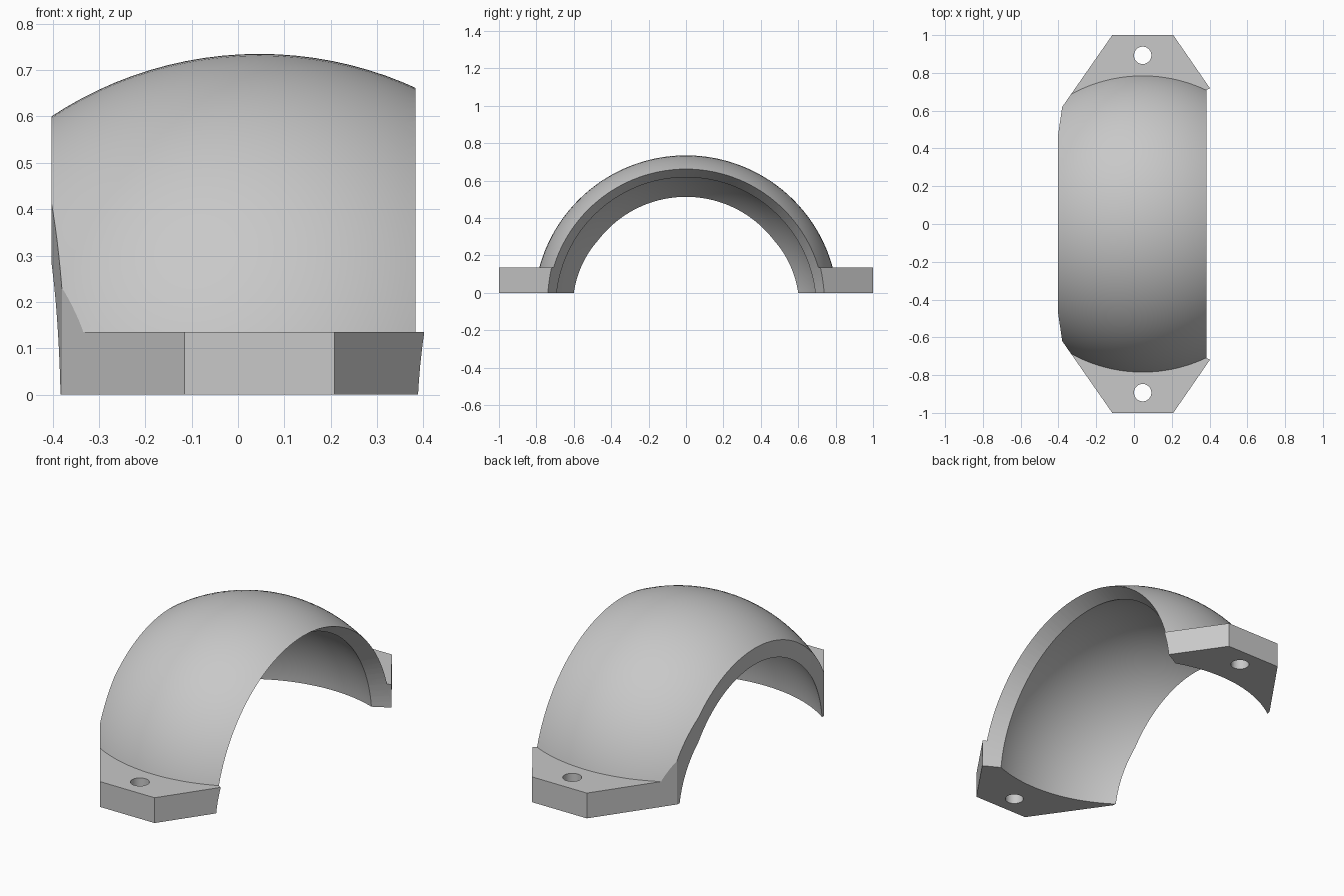
import bpy, bmesh, math
from mathutils import Matrix

if "Cube" in bpy.data.objects:
    bpy.data.objects.remove(bpy.data.objects["Cube"], do_unlink=True)

grey = bpy.data.materials.new("light grey")
grey.use_nodes = True
colour = (0.58, 0.58, 0.58, 1)
grey.diffuse_color = colour
grey.node_tree.nodes["Principled BSDF"].inputs["Base Color"].default_value = colour

MID_X, SINK = 0.046, -0.078      # hole line and sphere centre height
FLANGE_H = 0.135


def add_object(name, bm):
    bmesh.ops.recalc_face_normals(bm, faces=bm.faces)
    mesh = bpy.data.meshes.new(name)
    bm.to_mesh(mesh)
    bm.free()
    mesh.materials.append(grey)
    obj = bpy.data.objects.new(name, mesh)
    bpy.context.collection.objects.link(obj)
    return obj


def prism(name, outline, low, high):
    bm = bmesh.new()
    face = bm.faces.new([bm.verts.new((x, y, low)) for x, y in outline])
    grown = bmesh.ops.extrude_face_region(bm, geom=[face])["geom"]
    verts = [v for v in grown if isinstance(v, bmesh.types.BMVert)]
    bmesh.ops.translate(bm, verts=verts, vec=(0, 0, high - low))
    return add_object(name, bm)


def along_x(x):
    return Matrix.Translation((x, 0, SINK)) @ Matrix.Rotation(math.pi / 2, 4, 'Y')


def ball(name, radius):
    # Poles lie on the x axis so the end cuts stay clean
    bm = bmesh.new()
    bmesh.ops.create_uvsphere(bm, u_segments=128, v_segments=64, radius=radius, matrix=along_x(MID_X))
    return add_object(name, bm)


def cone(name, radius1, radius2, depth, segments, matrix):
    bm = bmesh.new()
    bmesh.ops.create_cone(bm, cap_ends=True, segments=segments, radius1=radius1,
                          radius2=radius2, depth=depth, matrix=matrix)
    return add_object(name, bm)


def cut(obj, tool, operation='DIFFERENCE'):
    mod = obj.modifiers.new("cut", 'BOOLEAN')
    mod.operation, mod.object, mod.solver = operation, tool, 'EXACT'
    bpy.context.view_layer.objects.active = obj
    bpy.ops.object.modifier_apply(modifier=mod.name)


def smooth(obj):
    bpy.ops.object.select_all(action='DESELECT')
    obj.select_set(True)
    bpy.context.view_layer.objects.active = obj
    bpy.ops.object.shade_smooth_by_angle(angle=math.radians(20))


# Cutters: plan outline, outer and inner balls, flared mouth at the left end
half = [(0.5, 1), (-0.115, 1), (-0.38, 0.62), (-0.402, 0.47)]
trim = prism("trim_cutter", half + [(x, -y) for x, y in reversed(half)], 0, 1)
outer = ball("outer_cutter", 0.813)
inner = ball("inner_cutter", 0.742)
mouth = cone("mouth_cutter", 0.529, 0.859, 0.6, 128, along_x(0.3))

# Arched shell: a ball trimmed to the plan, hollowed and flared at one end
shell = ball("arched_shell", 0.813)
for tool, operation in ((trim, 'INTERSECT'), (inner, 'DIFFERENCE'), (mouth, 'DIFFERENCE')):
    cut(shell, tool, operation)
smooth(shell)

# Mounting flanges: tapered plates, scooped to fit the shell, with a screw hole
for name, side in (("front_flange", -1), ("back_flange", 1)):
    plan = [(0.435, 0.671), (0.208, 1), (-0.115, 1), (-0.38, 0.62), (-0.3, 0.6), (0.3, 0.6)]
    flange = prism(name, [(x, side * y) for x, y in plan], 0, FLANGE_H)
    drill = cone("drill_cutter", 0.046, 0.046, 1, 48, Matrix.Translation((MID_X, side * 0.893, 0)))
    for tool in (outer, mouth, drill):
        cut(flange, tool)
    bpy.data.objects.remove(drill, do_unlink=True)
    smooth(flange)

for tool in (trim, outer, inner, mouth):
    bpy.data.objects.remove(tool, do_unlink=True)
